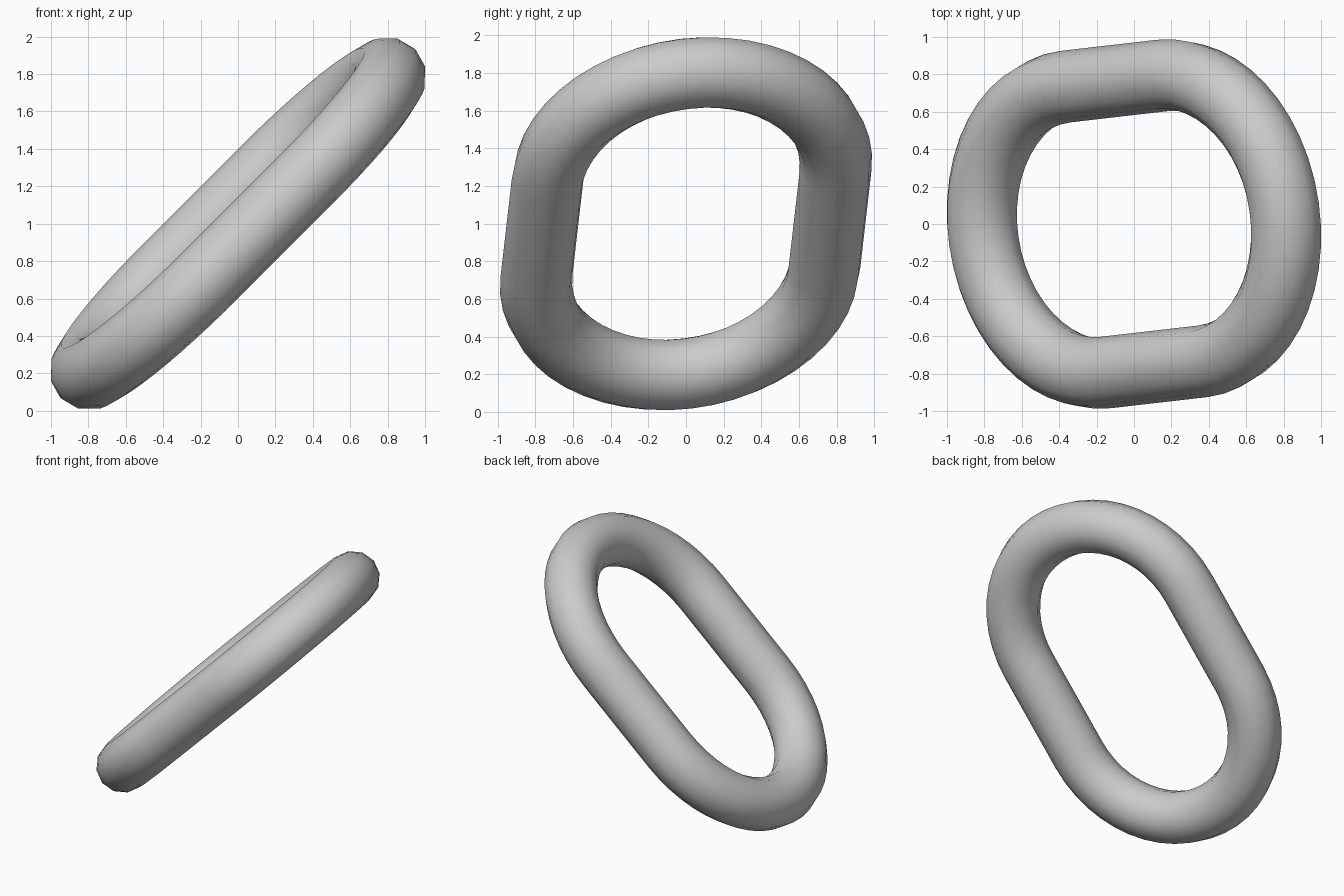
import bpy, bmesh, math
from mathutils import Matrix, Vector

if "Cube" in bpy.data.objects:
    bpy.data.objects.remove(bpy.data.objects["Cube"])

R, r, h = 0.772, 0.193, 0.367      # bend radius, tube radius, half straight length
SEG, SIDES = 24, 12

# Link frame: long axis u, cross axis v, normal n
u = Vector((1, 0.115, 1)).normalized()
v = Vector((-0.14, 0.99, 0.026))
v = (v - u * v.dot(u)).normalized()
n = u.cross(v)
frame = Matrix((u, v, n)).transposed()
centre = Vector((0, 0, 1))

# Centre line: two half circles joined by straight runs
path = []
for end in (0, 1):
    for i in range(SEG + 1):
        a = -math.pi / 2 + math.pi * (end + i / SEG)
        path.append((a, h if end == 0 else -h))

# Tube swept round the path
bm = bmesh.new()
rings = []
for a, shift in path:
    ring = []
    for j in range(SIDES):
        b = 2 * math.pi * j / SIDES
        d = R + r * math.cos(b)
        p = Vector((shift + d * math.cos(a), d * math.sin(a), r * math.sin(b)))
        ring.append(bm.verts.new(frame @ p + centre))
    rings.append(ring)
for i, ring in enumerate(rings):
    nxt = rings[(i + 1) % len(rings)]
    for j in range(SIDES):
        k = (j + 1) % SIDES
        bm.faces.new((ring[j], nxt[j], nxt[k], ring[k])).smooth = True
bmesh.ops.recalc_face_normals(bm, faces=bm.faces)

mesh = bpy.data.meshes.new("chain_link")
bm.to_mesh(mesh)
bm.free()
link = bpy.data.objects.new("chain_link", mesh)
bpy.context.collection.objects.link(link)
